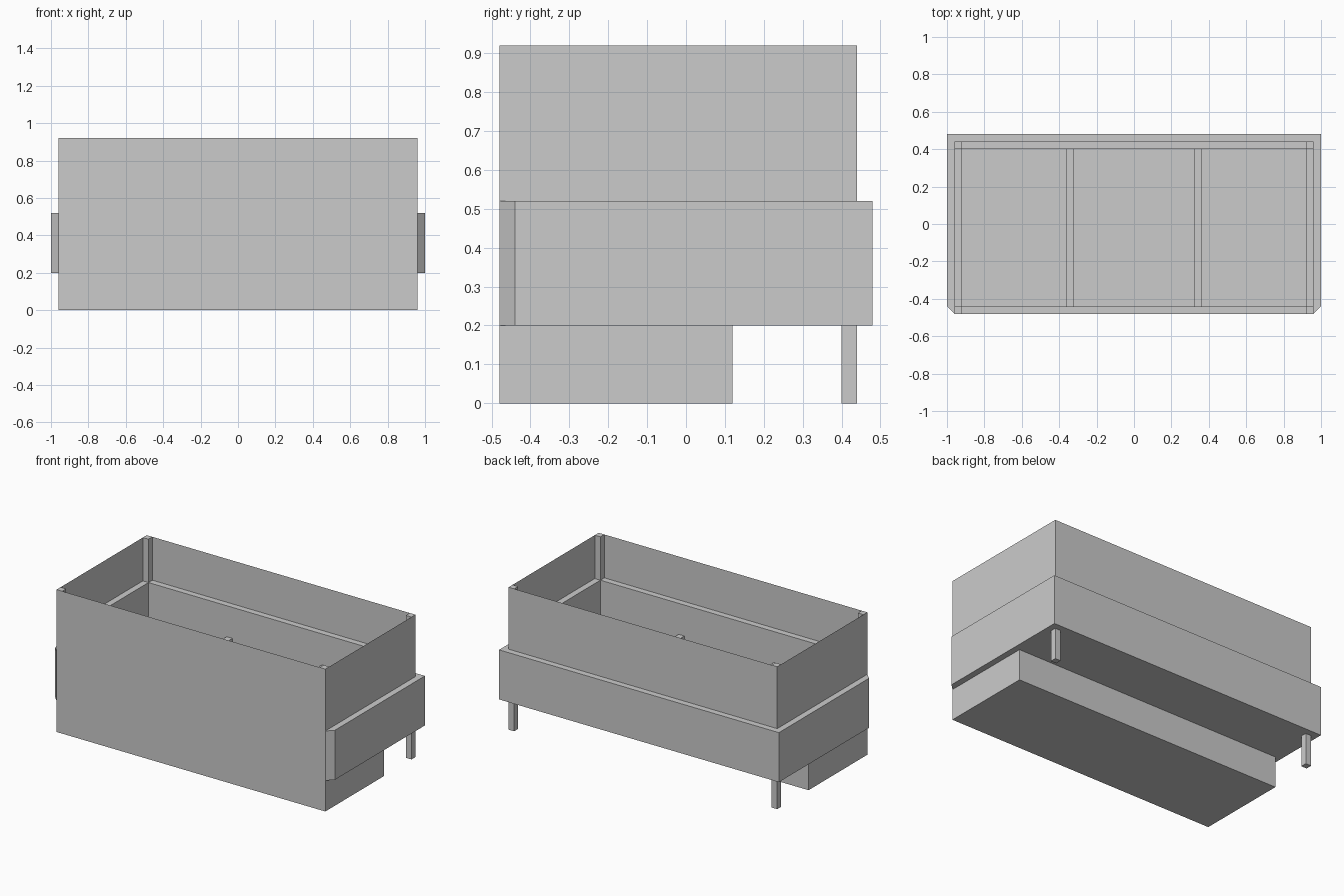
import bpy, bmesh

if "Cube" in bpy.data.objects:
    bpy.data.objects.remove(bpy.data.objects["Cube"])

W, F, B = 0.96, -0.48, 0.44   # half width, front and back of the body
T = 0.04                      # wall and stick thickness


def finish(name, bm):
    bmesh.ops.recalc_face_normals(bm, faces=bm.faces)
    me = bpy.data.meshes.new(name)
    bm.to_mesh(me)
    bm.free()
    ob = bpy.data.objects.new(name, me)
    bpy.context.collection.objects.link(ob)
    return ob


def prism(name, outline, z0, z1, bottom=True, top=True, wall=0):
    """Extrude a plan outline; optional open ends, or a hollow with a floor."""
    bm = bmesh.new()
    base = bm.faces.new([bm.verts.new((x, y, z0)) for x, y in outline])
    ext = bmesh.ops.extrude_face_region(bm, geom=[base], use_keep_orig=True)["geom"]
    lid = [g for g in ext if isinstance(g, bmesh.types.BMFace)]
    verts = [g for g in ext if isinstance(g, bmesh.types.BMVert)]
    bmesh.ops.translate(bm, verts=verts, vec=(0, 0, z1 - z0))
    bmesh.ops.recalc_face_normals(bm, faces=bm.faces)
    if wall:
        # Inset the lid and push it down to form the hollow
        bmesh.ops.inset_region(bm, faces=lid, thickness=wall, use_even_offset=True)
        ext = bmesh.ops.extrude_face_region(bm, geom=lid)["geom"]
        verts = [g for g in ext if isinstance(g, bmesh.types.BMVert)]
        bmesh.ops.translate(bm, verts=verts, vec=(0, 0, z0 + wall - z1))
        bmesh.ops.delete(bm, geom=[f for f in lid if f.is_valid], context='FACES_ONLY')
    drop = ([] if bottom else [base]) + ([] if top else lid)
    if drop:
        bmesh.ops.delete(bm, geom=drop, context='FACES_ONLY')
    return finish(name, bm)


def box(name, x0, x1, y0, y1, z0, z1, **kw):
    return prism(name, [(x0, y0), (x1, y0), (x1, y1), (x0, y1)], z0, z1, **kw)


# Thick-walled open box with a ledge on top
box("lower_box", -W, W, F, B, 0.20, 0.64, wall=T)

# Thin upper side panels
box("upper_panels", -W, W, F, B, 0.64, 0.92, bottom=False, top=False)

# Plinth under the front part
box("base_plinth", -W, W, F, 0.12, 0.0, 0.20, top=False)

# Outer band around sides and back, chamfered at the front ends
prism("outer_band", [(-W, F), (-1, -0.44), (-1, 0.48), (1, 0.48), (1, -0.44),
                     (W, F), (W, B), (-W, B)], 0.20, 0.52)

for side, s in (("left", -1), ("right", 1)):
    xa, xb = sorted((s * W, s * (W - T)))
    # Corner posts standing on the ledge
    box(side + "_front_post", xa, xb, F, F + T, 0.64, 0.92)
    box(side + "_back_post", xa, xb, B - T, B, 0.64, 0.92)
    # Back legs
    box(side + "_back_leg", xa, xb, B - T, B, 0.0, 0.20)
    # Dividers inside the box
    box(side + "_divider", s * 0.34 - T / 2, s * 0.34 + T / 2, F + T, B - T, 0.24, 0.44)
